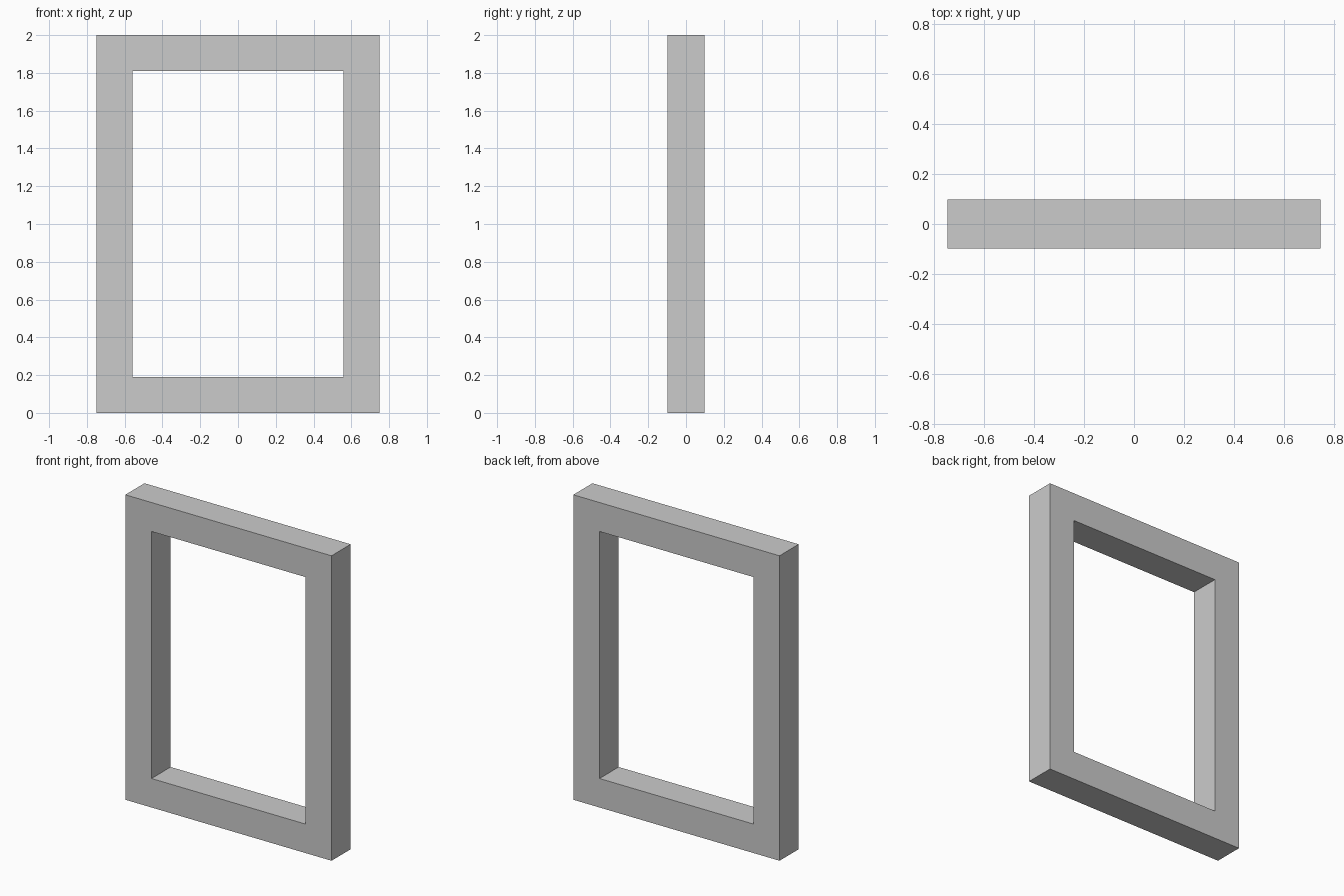
import bpy, bmesh

if "Cube" in bpy.data.objects:
    bpy.data.objects.remove(bpy.data.objects["Cube"])

HALF_W, HEIGHT, HALF_D, BORDER = 0.748, 2.0, 0.099, 0.19


def rectangle(bm, inset):
    """Corner vertices of a rectangle on the front plane."""
    x, lo, hi = HALF_W - inset, inset, HEIGHT - inset
    return [bm.verts.new((px, -HALF_D, pz))
            for px, pz in ((-x, lo), (x, lo), (x, hi), (-x, hi))]


# Rectangular frame: mitred front border, extruded to full depth
bm = bmesh.new()
outer, inner = rectangle(bm, 0), rectangle(bm, BORDER)
for i in range(4):
    j = (i + 1) % 4
    bm.faces.new((outer[i], outer[j], inner[j], inner[i]))
result = bmesh.ops.extrude_face_region(bm, geom=bm.faces[:], use_keep_orig=True)
back = [v for v in result["geom"] if isinstance(v, bmesh.types.BMVert)]
bmesh.ops.translate(bm, verts=back, vec=(0, 2 * HALF_D, 0))
bmesh.ops.recalc_face_normals(bm, faces=bm.faces[:])

mesh = bpy.data.meshes.new("window_frame")
bm.to_mesh(mesh)
bm.free()
frame = bpy.data.objects.new("window_frame", mesh)
bpy.context.collection.objects.link(frame)
